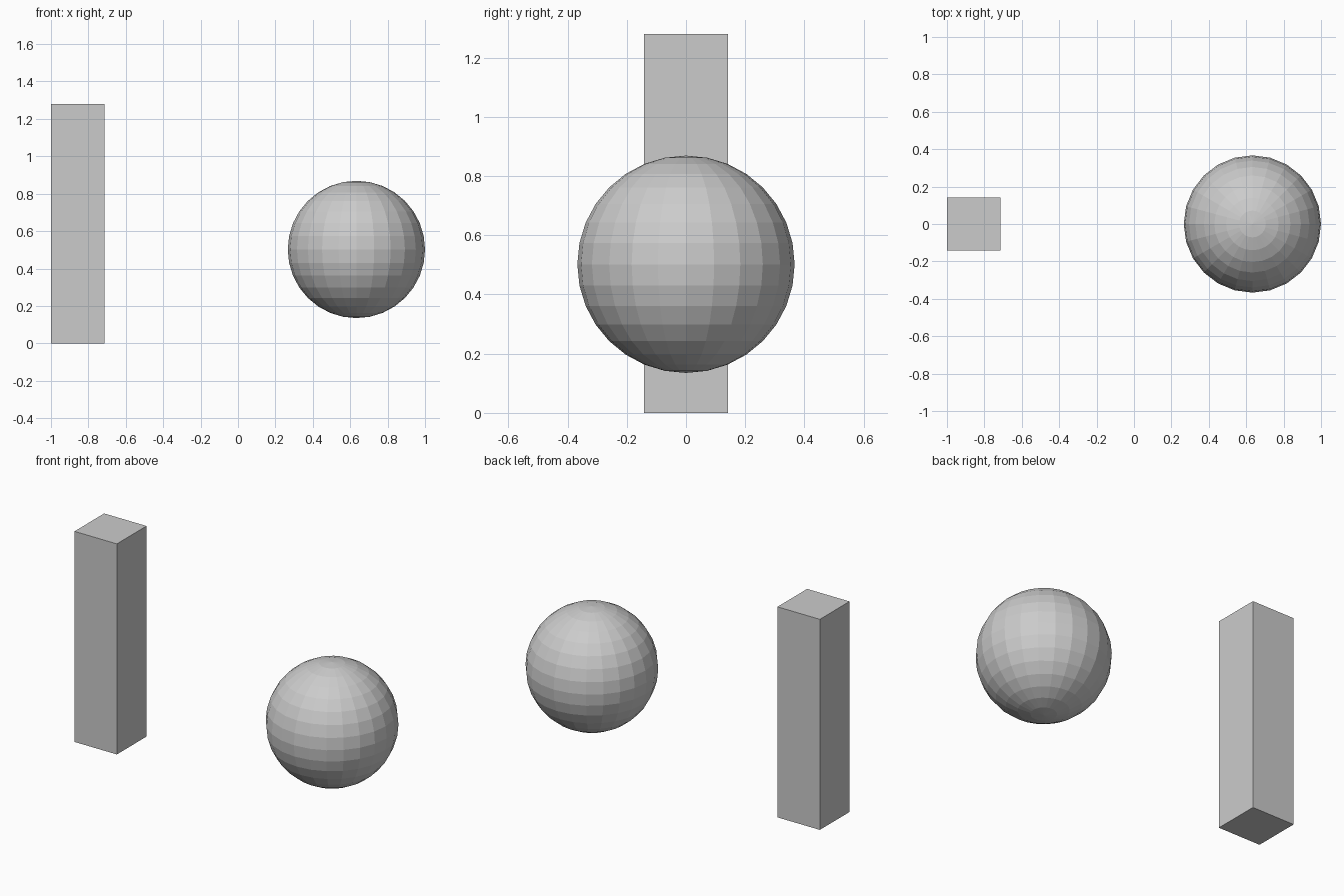
import bpy

if "Cube" in bpy.data.objects:
    bpy.data.objects.remove(bpy.data.objects["Cube"])

# Tall square pillar on the left
W, H = 0.285, 1.28
bpy.ops.mesh.primitive_cube_add(size=1, location=(-1 + W / 2, 0, H / 2))
pillar = bpy.context.object
pillar.name = "pillar"
pillar.scale = (W, W, H)
bpy.ops.object.transform_apply(location=False, rotation=False, scale=True)

# Flat-shaded floating ball on the right
R = 0.367
bpy.ops.mesh.primitive_uv_sphere_add(segments=24, ring_count=16, radius=R,
                                     location=(1 - R, 0, 0.502))
bpy.context.object.name = "ball"
